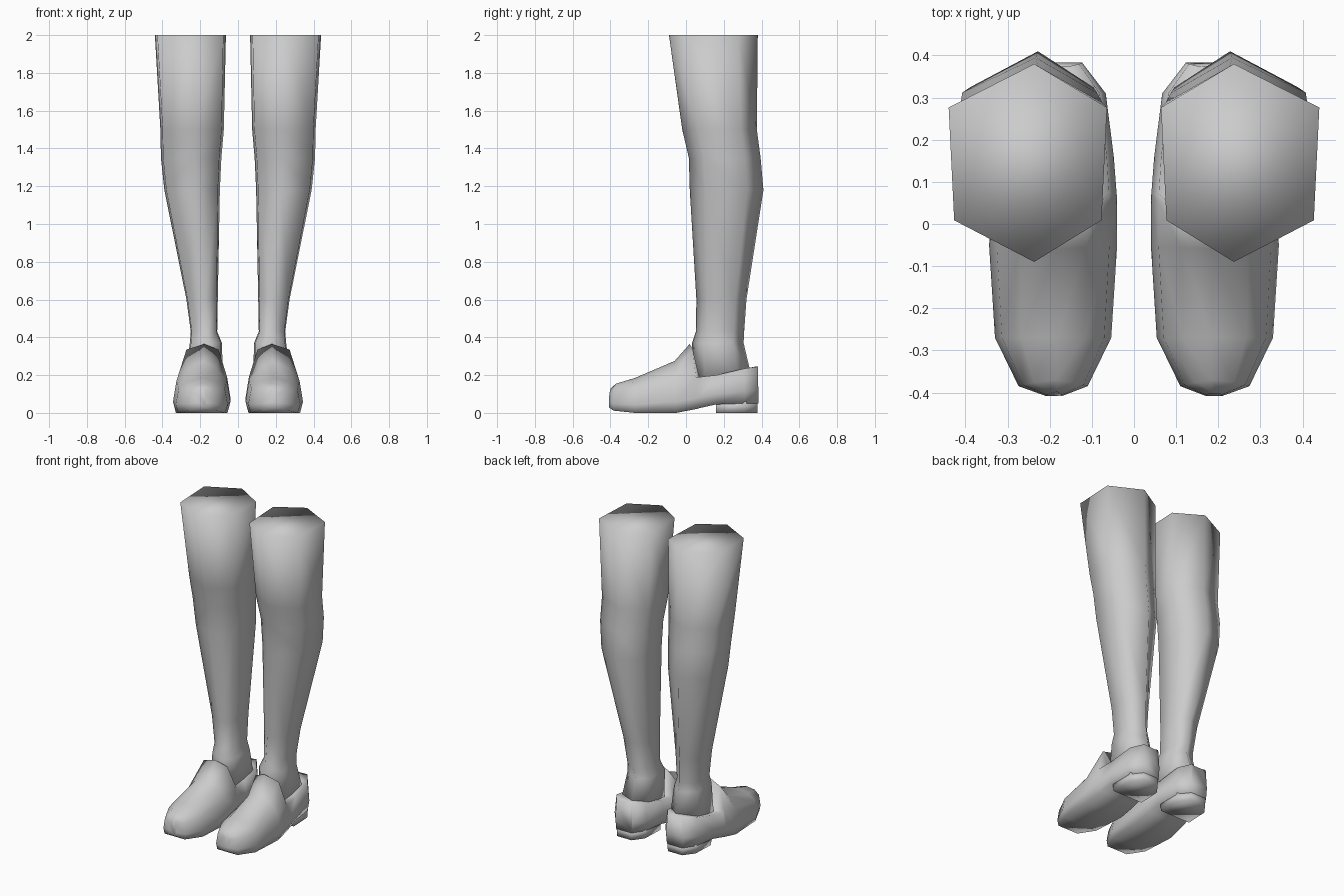
import bpy, bmesh

cube = bpy.data.objects.get("Cube")
if cube:
    bpy.data.objects.remove(cube)

grey = bpy.data.materials.new("plain_grey")
grey.use_nodes = True
COLOUR = (0.6, 0.6, 0.6, 1)
grey.diffuse_color = COLOUR
grey.node_tree.nodes["Principled BSDF"].inputs["Base Color"].default_value = COLOUR


def loft(name, rings, side):
    """Skin closed rings of points, cap both ends, and smooth the result."""
    bm = bmesh.new()
    rows = [[bm.verts.new((x * side, y, z)) for x, y, z in ring] for ring in rings]
    n = len(rows[0])
    for a, b in zip(rows, rows[1:]):
        for i in range(n):
            j = (i + 1) % n
            bm.faces.new((a[i], a[j], b[j], b[i]))
    bm.faces.new(rows[0])
    bm.faces.new(rows[-1])
    bmesh.ops.recalc_face_normals(bm, faces=bm.faces)
    for face in bm.faces:
        face.smooth = True
    mesh = bpy.data.meshes.new(name)
    bm.to_mesh(mesh)
    bm.free()
    mesh.materials.append(grey)
    obj = bpy.data.objects.new(name, mesh)
    bpy.context.collection.objects.link(obj)


# Leg: height, centre x, half width, front y, back y
LEG = [
    (2, .252, .188, -.09, .38),
    (1.5, .243, .168, -.02, .375),
    (1.35, .248, .16, .015, .395),
    (1.18, .243, .147, .02, .41),
    (.6, .19, .083, .055, .32),
    (.43, .18, .07, .052, .308),
    (.37, .17, .085, .032, .305),
    (.18, .18, .1, .035, .35),
]


def leg_ring(z, cx, w, front, back):
    def y(t):
        return front + (back - front) * t
    mid = cx - .015
    return [(mid, front, z), (cx + w * .93, y(.21), z), (cx + w, y(.78), z),
            (mid, back, z), (cx - w, y(.78), z), (cx - w * .93, y(.21), z)]


# Shoe: y, lean of the top, centre x, sole z, half width,
# rim z, shoulder half width, shoulder z, ridge z
SHOE = [
    (-.408, -.01, .19, .03, .02, .1, .012, .12, .13),
    (-.385, -.015, .192, .012, .082, .115, .045, .145, .155),
    (-.27, 0, .192, 0, .138, .13, .075, .165, .185),
    (-.05, .01, .192, 0, .152, .17, .08, .235, .275),
    (.06, .04, .188, .022, .148, .19, .085, .335, .365),
    (.07, 0, .188, .025, .147, .19, .06, .19, .19),
    (.16, 0, .186, .045, .138, .2, .06, .2, .2),
    (.31, 0, .185, .05, .118, .235, .05, .235, .235),
    (.383, .015, .185, .05, .062, .245, .03, .245, .245),
]


def shoe_ring(y, lean, cx, sole, w, rim_z, sw, sh_z, ridge_z):
    wall_z = sole + .35 * (rim_z - sole)
    half = [(w * .9, y, sole), (w, y, wall_z), (w * .88, y - lean * .2, rim_z),
            (sw, y - lean * .6, sh_z)]
    outer = [(cx + x, py, z) for x, py, z in half]
    inner = [(cx - x, py, z) for x, py, z in reversed(half)]
    return outer + [(cx - .008, y - lean, ridge_z)] + inner


# Heel block outline: half width, y
HEEL = [(.115, .16), (.108, .31), (.055, .378)]


def heel_ring(z, grow):
    outer = [(.185 + w * grow, y, z) for w, y in HEEL]
    inner = [(.185 - w * grow, y, z) for w, y in reversed(HEEL)]
    return outer + inner


for label, side in (("left", 1), ("right", -1)):
    loft(label + "_leg", [leg_ring(*row) for row in LEG], side)
    loft(label + "_shoe", [shoe_ring(*row) for row in SHOE], side)
    loft(label + "_heel", [heel_ring(0, .95), heel_ring(.06, 1)], side)
